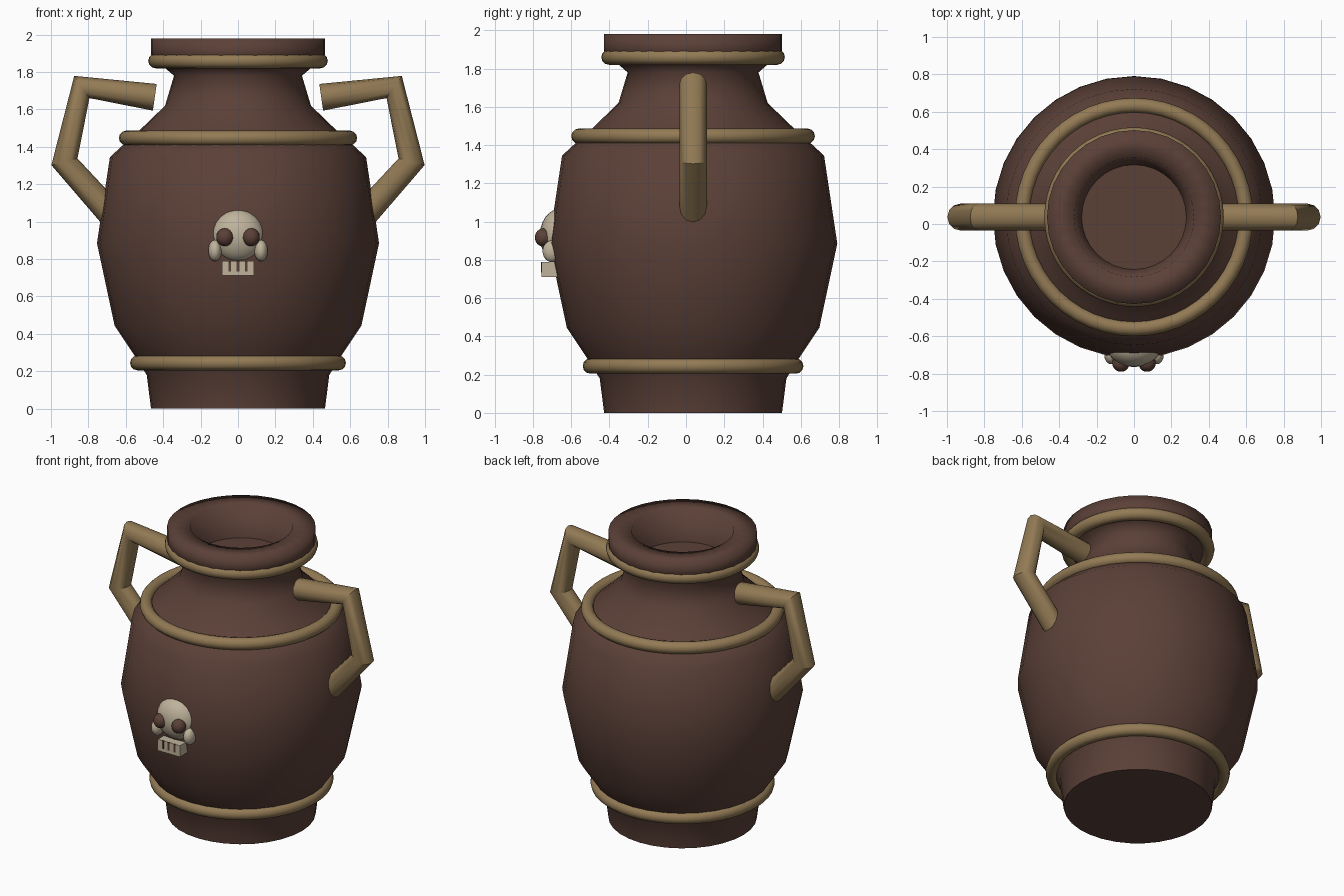
import bpy, bmesh, math

if "Cube" in bpy.data.objects:
    bpy.data.objects.remove(bpy.data.objects["Cube"], do_unlink=True)

CY = 0.037  # depth of the vase axis


def make_material(name, rgb):
    mat = bpy.data.materials.new(name)
    mat.use_nodes = True
    color = (*rgb, 1)
    mat.diffuse_color = color
    mat.node_tree.nodes["Principled BSDF"].inputs["Base Color"].default_value = color
    return mat


clay = make_material("brown clay", (0.105, 0.052, 0.039))
gold = make_material("dull gold", (0.29, 0.195, 0.09))
bone = make_material("bone", (0.52, 0.45, 0.33))


def finish(name, mat, smooth=True):
    obj = bpy.context.object
    obj.name = name
    obj.data.materials.append(mat)
    if smooth:
        bpy.ops.object.shade_smooth()
    return obj


def ellipsoid(name, mat, loc, scale):
    bpy.ops.mesh.primitive_uv_sphere_add(segments=20, ring_count=12, radius=1, location=loc)
    bpy.context.object.scale = scale
    finish(name, mat)


def box(name, mat, loc, size):
    bpy.ops.mesh.primitive_cube_add(size=1, location=loc)
    bpy.context.object.scale = size
    finish(name, mat, smooth=False)


# Vase: lathed profile of (radius, height), with flat discs closing both ends
profile = [(0.465, 0), (0.488, 0.18), (0.55, 0.28), (0.66, 0.445), (0.754, 0.885),
           (0.685, 1.345), (0.62, 1.405), (0.53, 1.485), (0.39, 1.62), (0.342, 1.78),
           (0.40, 1.83), (0.465, 1.86), (0.465, 1.98), (0.32, 1.98), (0.28, 1.77)]
SIDES = 32
bm = bmesh.new()
rings = []
for r, z in profile:
    angles = [math.tau * i / SIDES for i in range(SIDES)]
    rings.append([bm.verts.new((r * math.cos(a), r * math.sin(a), z)) for a in angles])
for low, high in zip(rings, rings[1:]):
    for i in range(SIDES):
        j = (i + 1) % SIDES
        bm.faces.new((low[i], low[j], high[j], high[i])).smooth = True
for ring in (rings[0], rings[-1]):
    disc = [bm.verts.new(v.co) for v in ring]
    bm.faces.new(disc[::-1] if ring is rings[0] else disc)
mesh = bpy.data.meshes.new("vase_body")
bm.to_mesh(mesh)
bm.free()
mesh.materials.append(clay)
vase = bpy.data.objects.new("vase_body", mesh)
vase.location.y = CY
bpy.context.collection.objects.link(vase)

# Gold bands
for name, radius, z in (("foot_band", 0.537, 0.245), ("shoulder_band", 0.597, 1.447),
                        ("neck_band", 0.44, 1.86)):
    bpy.ops.mesh.primitive_torus_add(major_radius=radius, minor_radius=0.04,
                                     major_segments=48, minor_segments=12,
                                     location=(0, CY, z))
    finish(name, gold)

# Bent handles
path = [(0.445, 1.665), (0.835, 1.72), (0.928, 1.32), (0.66, 1.02)]
for side, name in ((1, "left_handle"), (-1, "right_handle")):
    curve = bpy.data.curves.new(name, "CURVE")
    curve.dimensions = "3D"
    curve.bevel_depth = 0.072
    curve.bevel_resolution = 4
    curve.use_fill_caps = True
    spline = curve.splines.new("POLY")
    spline.points.add(len(path) - 1)
    for point, (x, z) in zip(spline.points, path):
        point.co = (side * x, CY, z, 1)
    handle = bpy.data.objects.new(name, curve)
    bpy.context.collection.objects.link(handle)
    bpy.ops.object.select_all(action="DESELECT")
    handle.select_set(True)
    bpy.context.view_layer.objects.active = handle
    bpy.ops.object.convert(target="MESH")
    finish(name, gold, smooth=False)
    bpy.ops.object.shade_smooth_by_angle(angle=math.radians(40))

# Skull ornament on the front
ellipsoid("skull_cranium", bone, (0, -0.66, 0.925), (0.142, 0.105, 0.142))
for side, name in ((1, "left"), (-1, "right")):
    ellipsoid(name + "_eye", clay, (side * 0.07, -0.745, 0.917), (0.046, 0.045, 0.048))
    ellipsoid(name + "_cheek", bone, (side * 0.123, -0.70, 0.845), (0.036, 0.05, 0.057))
box("skull_jaw", bone, (0, -0.70, 0.75), (0.17, 0.11, 0.078))
for i, name in enumerate(("right", "middle", "left")):
    box(name + "_tooth_gap", clay, ((i - 1) * 0.045, -0.753, 0.762), (0.014, 0.009, 0.056))
